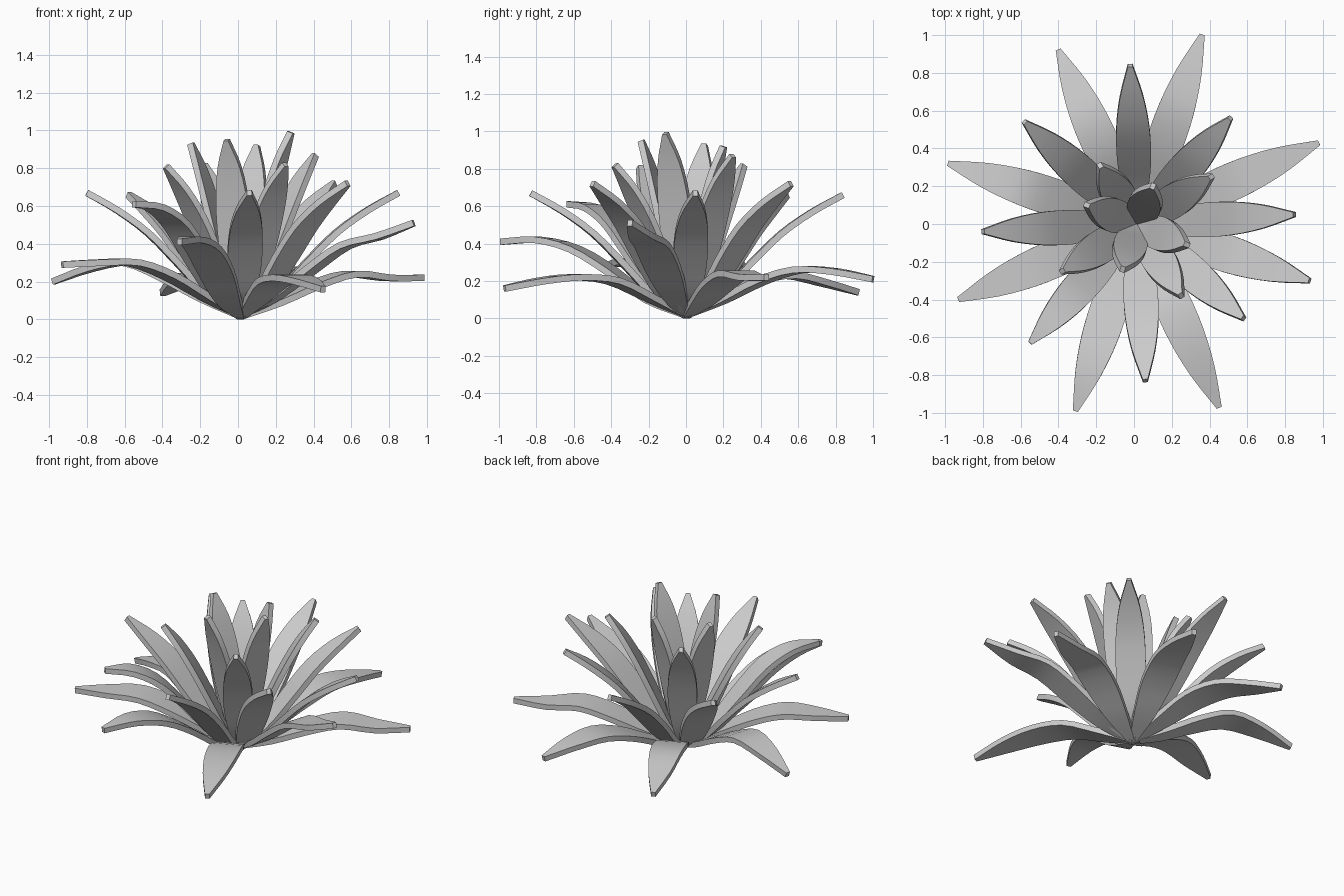
import bpy, math
from mathutils import Vector

if "Cube" in bpy.data.objects:
    bpy.data.objects.remove(bpy.data.objects["Cube"])

BASE = Vector((0.015, 0.0, 0.017))
WIDTH = [0.2, 0.68, 0.97, 0.96, 0.68, 0.14]   # half width along the leaf, relative
THICK = 0.034
STEPS = 15


def spline(vals, t):
    # Catmull-Rom through evenly spaced values
    n = len(vals) - 1
    i = min(int(t * n), n - 1)
    f = t * n - i
    b, c = vals[i], vals[i + 1]
    a = vals[i - 1] if i > 0 else 2 * b - c
    d = vals[i + 2] if i + 2 <= n else 2 * c - b
    return 0.5 * (2 * b + (c - a) * f + (2 * a - 5 * b + 4 * c - d) * f * f
                  + (3 * b - a - 3 * c + d) * f ** 3)


def leaf(name, x, y, heights, half):
    direction = Vector((x, y, 0)) - Vector((BASE.x, BASE.y, 0))
    side = Vector((-direction.y, direction.x, 0)).normalized()
    zs = [BASE.z] + list(heights)
    verts, faces = [], []
    for i in range(STEPS + 1):
        t = i / STEPS
        p = Vector((BASE.x, BASE.y, 0)) + direction * t
        p.z = spline(zs, t)
        w = half * spline(WIDTH, t)
        verts += [p - side * w, p, p + side * w]
    for i in range(STEPS):
        for j in range(2):
            k = i * 3 + j
            faces.append((k, k + 3, k + 4, k + 1))
    mesh = bpy.data.meshes.new(name)
    mesh.from_pydata(verts, [], faces)
    obj = bpy.data.objects.new(name, mesh)
    bpy.context.collection.objects.link(obj)
    mod = obj.modifiers.new("thickness", 'SOLIDIFY')
    mod.thickness = THICK
    mod.offset = 0
    bpy.ops.object.select_all(action='DESELECT')
    obj.select_set(True)
    bpy.context.view_layer.objects.active = obj
    bpy.ops.object.modifier_apply(modifier=mod.name)
    bpy.ops.object.shade_smooth_by_angle(angle=math.radians(35))


# Outer ring: long drooping leaves, tip x, y and heights along the leaf
outer = [
    (0.36, 1.00, 0.10, 0.20, 0.26, 0.25, 0.21),
    (-0.40, 0.92, 0.11, 0.20, 0.23, 0.19, 0.14),
    (-0.98, 0.32, 0.11, 0.22, 0.30, 0.27, 0.20),
    (-0.93, -0.40, 0.12, 0.23, 0.30, 0.30, 0.29),
    (-0.31, -0.99, 0.10, 0.25, 0.37, 0.42, 0.41),
    (0.45, -0.97, 0.11, 0.20, 0.22, 0.20, 0.16),
    (0.93, -0.30, 0.12, 0.26, 0.39, 0.44, 0.51),
    (0.98, 0.43, 0.09, 0.18, 0.24, 0.22, 0.22),
]
for n, (x, y, *h) in enumerate(outer):
    leaf(f"outer_leaf_{n + 1}", x, y, h, 0.1)

# Middle ring: leaves rising at about 45 degrees, tip x, y, z
middle = [
    (-0.02, 0.84, 0.66), (-0.58, 0.54, 0.66), (-0.80, -0.04, 0.67),
    (-0.55, -0.63, 0.61), (0.06, -0.83, 0.67), (0.58, -0.50, 0.72),
    (0.85, 0.05, 0.67), (0.51, 0.56, 0.72),
]
for n, (x, y, z) in enumerate(middle):
    shape = (0.2, 0.52, 0.82, 0.97, 1) if z < 0.65 else (0.17, 0.43, 0.68, 0.86, 1)
    leaf(f"middle_leaf_{n + 1}", x, y, [z * s for s in shape], 0.092)

# Inner ring: steep central leaves, tip x, y, z
inner = [
    (0.41, 0.25, 0.87), (0.10, 0.20, 0.92), (-0.18, 0.31, 0.82),
    (-0.25, 0.10, 0.93), (-0.38, -0.25, 0.81), (-0.06, -0.24, 0.95),
    (0.25, -0.38, 0.82), (0.28, -0.11, 0.99),
]
for n, (x, y, z) in enumerate(inner):
    leaf(f"inner_leaf_{n + 1}", x, y, [z * s for s in (0.19, 0.43, 0.66, 0.85, 1)], 0.09)
